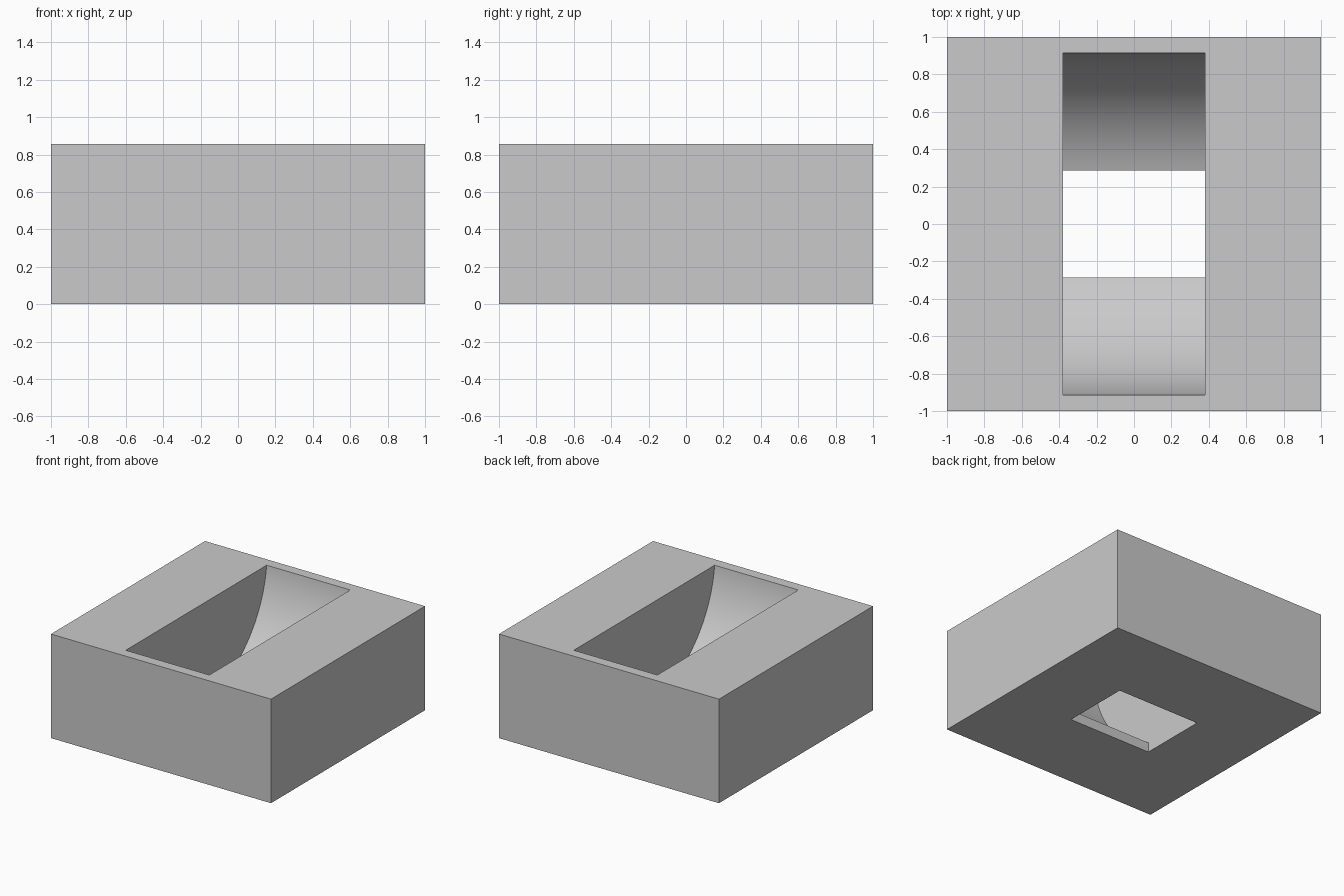
import bpy
import bmesh
import math

cube = bpy.data.objects.get("Cube")
if cube:
    bpy.data.objects.remove(cube, do_unlink=True)

SIZE, HEIGHT = 2.0, 0.855
HALF_WIDTH = 0.38            # half width of the channel along x
RADIUS, AXIS_Z = 0.92, 0.955  # rounded channel sides
SLOT = 0.285                 # half length of the floor opening
STEPS = 40

grey = bpy.data.materials.new("plain grey")
grey.use_nodes = True
colour = (0.59, 0.59, 0.59, 1)
grey.diffuse_color = colour
grey.node_tree.nodes["Principled BSDF"].inputs["Base Color"].default_value = colour


def prism(name, profile, half_width):
    """Extrude a (y, z) profile along x."""
    bm = bmesh.new()
    face = bm.faces.new([bm.verts.new((-half_width, y, z)) for y, z in profile])
    moved = bmesh.ops.extrude_face_region(bm, geom=[face])["geom"]
    bmesh.ops.translate(bm, vec=(2 * half_width, 0, 0),
                        verts=[v for v in moved if isinstance(v, bmesh.types.BMVert)])
    bmesh.ops.recalc_face_normals(bm, faces=bm.faces)
    mesh = bpy.data.meshes.new(name)
    bm.to_mesh(mesh)
    bm.free()
    mesh.materials.append(grey)
    obj = bpy.data.objects.new(name, mesh)
    bpy.context.collection.objects.link(obj)
    return obj


# Solid block
half = SIZE / 2
block = prism("block", [(-half, 0), (half, 0), (half, HEIGHT), (-half, HEIGHT)], half)

# Channel profile: straight slot through the floor, then arcs up past the top
start = math.asin(SLOT / RADIUS)
angles = [start + (math.pi / 2 - start) * i / STEPS for i in range(STEPS + 1)]
side = [(SLOT, -0.1)] + [(RADIUS * math.sin(a), AXIS_Z - RADIUS * math.cos(a)) for a in angles]
cutter = prism("channel_cutter", side + [(-y, z) for y, z in reversed(side)], HALF_WIDTH)
cutter.hide_render = True

# Cut the channel and keep only the block
cut = block.modifiers.new("channel", 'BOOLEAN')
cut.operation = 'DIFFERENCE'
cut.solver = 'EXACT'
cut.object = cutter
bpy.ops.object.select_all(action='DESELECT')
block.select_set(True)
bpy.context.view_layer.objects.active = block
bpy.ops.object.modifier_apply(modifier=cut.name)
bpy.data.objects.remove(cutter, do_unlink=True)

# Smooth arcs, sharp edges
bpy.ops.object.shade_smooth_by_angle(angle=math.radians(15))
